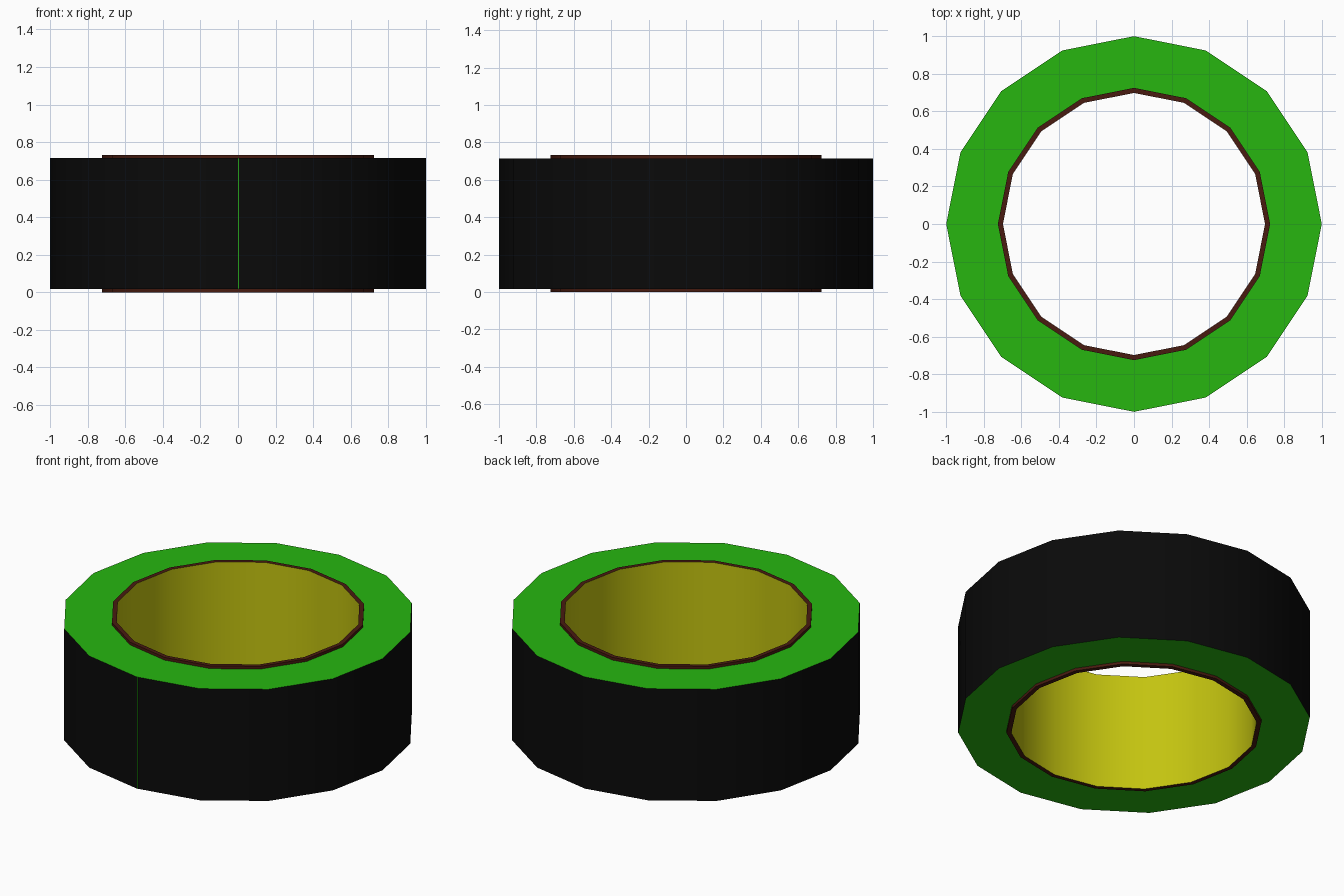
import bpy, bmesh
from math import sin, cos, pi

if "Cube" in bpy.data.objects:
    bpy.data.objects.remove(bpy.data.objects["Cube"])

SIDES = 16


def material(name, rgb):
    m = bpy.data.materials.new(name)
    m.diffuse_color = (*rgb, 1)
    m.use_nodes = True
    m.node_tree.nodes["Principled BSDF"].inputs["Base Color"].default_value = m.diffuse_color
    return m


GREEN = material("green", (0.02, 0.47, 0.005))
BLACK = material("black", (0.003, 0.003, 0.003))
BROWN = material("brown", (0.065, 0.011, 0.005))
YELLOW = material("yellow", (0.55, 0.55, 0.005))


def lathe(name, profile, mats, closed):
    """Revolve an (r, z) profile; mats holds one material per segment."""
    bm = bmesh.new()
    rings = [[bm.verts.new((r * cos(2 * pi * i / SIDES), r * sin(2 * pi * i / SIDES), z))
              for i in range(SIDES)] for r, z in profile]
    slots = list(dict.fromkeys(mats))
    for k, mat in enumerate(mats):
        a = rings[k]
        b = rings[(k + 1) % len(rings)] if closed else rings[k + 1]
        for i in range(SIDES):
            j = (i + 1) % SIDES
            bm.faces.new((a[i], b[i], b[j], a[j])).material_index = slots.index(mat)
    mesh = bpy.data.meshes.new(name)
    bm.to_mesh(mesh)
    bm.free()
    for m in slots:
        mesh.materials.append(m)
    ob = bpy.data.objects.new(name, mesh)
    bpy.context.collection.objects.link(ob)
    bpy.ops.object.select_all(action='DESELECT')
    ob.select_set(True)
    bpy.context.view_layer.objects.active = ob
    bpy.ops.object.shade_smooth_by_angle(angle=pi / 6)
    return ob


# Thick outer band: green end faces, black outer wall
lathe("outer_band", [(0.725, 0.715), (1, 0.715), (1, 0.017), (0.725, 0.017)],
      [GREEN, BLACK, GREEN], False)

# Thin sleeve with brown rims and a yellow inner wall
lathe("inner_sleeve", [(0.698, 0.732), (0.725, 0.732), (0.725, 0), (0.698, 0)],
      [BROWN, BROWN, BROWN, YELLOW], True)

# Narrow green seam down the front edge of the outer band
bpy.ops.mesh.primitive_cube_add(size=1, location=(0.003, -0.997, 0.366))
seam = bpy.context.object
seam.name = "outer_seam"
seam.scale = (0.006, 0.006, 0.698)
seam.data.materials.append(GREEN)
